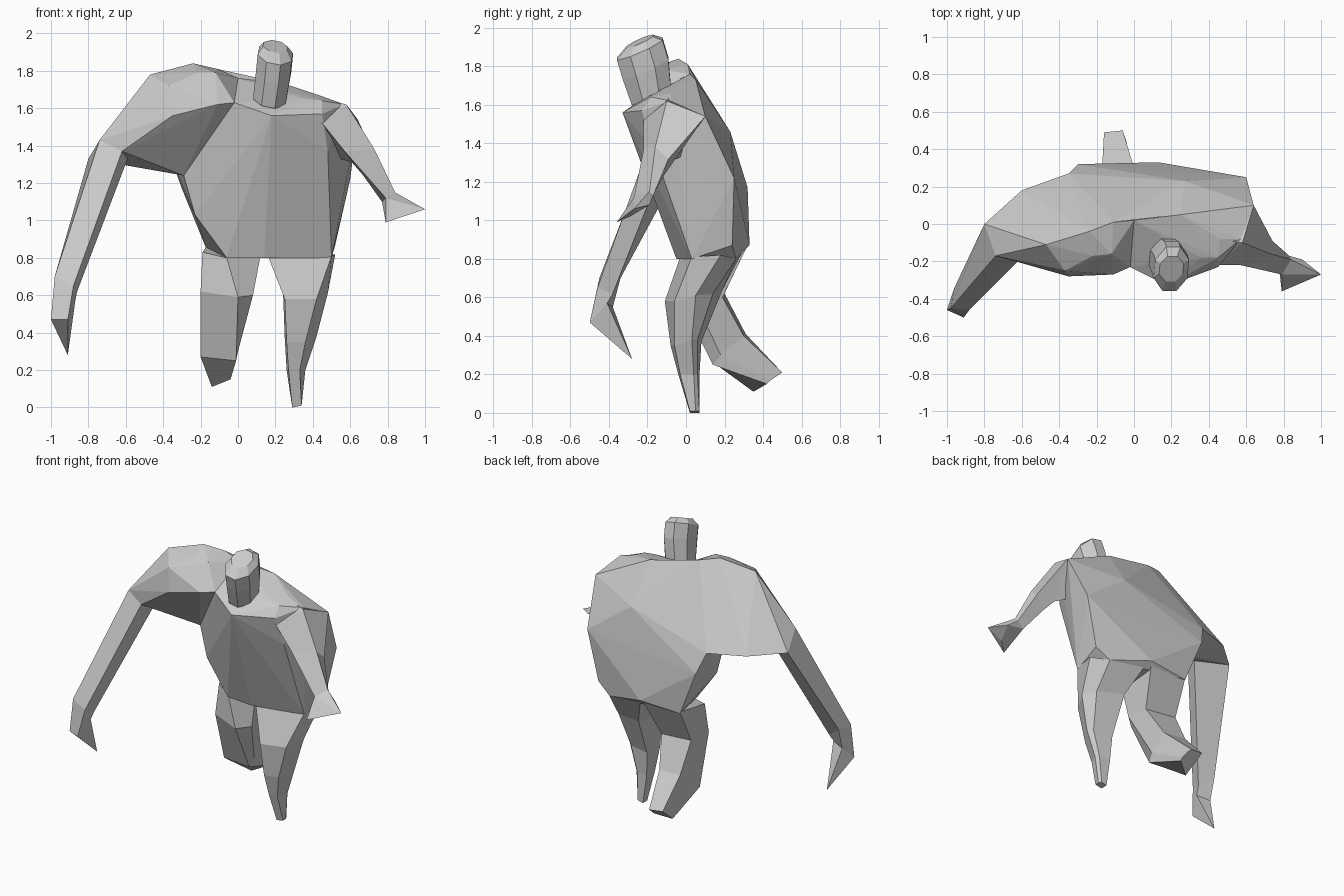
import bpy
import bmesh
from math import cos, sin, tau
from mathutils import Euler, Vector

default_cube = bpy.data.objects.get("Cube")
if default_cube:
    bpy.data.objects.remove(default_cube, do_unlink=True)

# One plain clay colour for the whole figure
CLAY = (.6, .6, .6, 1)
clay = bpy.data.materials.new("clay_grey")
clay.use_nodes = True
clay.diffuse_color = CLAY
for node in clay.node_tree.nodes:
    if node.type == 'BSDF_PRINCIPLED':
        node.inputs["Base Color"].default_value = CLAY
        node.inputs["Roughness"].default_value = .8


def finish(name, bm):
    """Turn a bmesh into a flat shaded object with the clay material."""
    bmesh.ops.recalc_face_normals(bm, faces=bm.faces)
    mesh = bpy.data.meshes.new(name)
    bm.to_mesh(mesh)
    bm.free()
    mesh.materials.append(clay)
    part = bpy.data.objects.new(name, mesh)
    bpy.context.collection.objects.link(part)
    return part


def hull(name, points):
    """Faceted solid wrapped tightly around a set of corner points."""
    bm = bmesh.new()
    for point in points:
        bm.verts.new(point)
    result = bmesh.ops.convex_hull(bm, input=list(bm.verts))
    inside = [g for g in result["geom_interior"] if isinstance(g, bmesh.types.BMVert)]
    bmesh.ops.delete(bm, geom=inside, context='VERTS')
    bmesh.ops.dissolve_limit(bm, angle_limit=.04, verts=bm.verts, edges=bm.edges)
    return finish(name, bm)


def loft(name, rings):
    """Skin a limb through matching rings of corners and cap both ends."""
    bm = bmesh.new()
    loops = [[bm.verts.new(point) for point in ring] for ring in rings]
    for lower, upper in zip(loops, loops[1:]):
        for i in range(len(lower)):
            j = (i + 1) % len(lower)
            bm.faces.new((lower[i], lower[j], upper[j], upper[i]))
    bm.faces.new(loops[0])
    bm.faces.new(loops[-1])
    return finish(name, bm)


def tilted_ring(centre, radius_x, radius_y, sides=8):
    """Flat sided ring, leaning forward and a little sideways."""
    lean = Euler((.42, .2, 0)).to_matrix()
    ring = []
    for i in range(sides):
        angle = tau * (i + .5) / sides
        ring.append(Vector(centre) + lean @ Vector((radius_x * cos(angle), radius_y * sin(angle), 0)))
    return ring


# Corners shared by the torso, the right shoulder and the arms
back_right = (-.35, .27, 1.31)
back_left = (.64, .1, 1.54)
back_ridge = (.27, .23, 1.46)
nape_right = (0, .02, 1.76)
nape_left = (.25, .05, 1.73)
hump = (-.11, .01, 1.81)
hump_front = (-.12, -.16, 1.79)
right_armpit = (-.29, -.01, 1.24)
collar = (-.02, -.23, 1.63)
right_breast = (-.11, -.27, 1.62)

# Torso: broad back, flat chest front and narrow waist
chest = [collar, (.18, -.33, 1.56), (.36, -.23, 1.56),
         (.36, -.18, 1.65), (.45, -.18, 1.64), (.45, -.23, 1.57), (.48, -.17, 1.37)]
shoulder_line = [nape_right, nape_left, (.46, -.08, 1.66), (.57, -.08, 1.62)]
back = [back_left, back_right, back_ridge, (.6, .25, 1.22), (-.3, .32, 1.17)]
waist = [right_armpit, (-.23, -.02, 1.03), (-.06, -.03, .8), (.14, -.05, .8), (.5, .03, .8),
         (.53, .11, 1.14), (.52, .24, .87), (.42, .26, .8), (.13, .33, .87), (-.17, .31, .85)]
hull("torso", chest + shoulder_line + back + waist)

# Fillers joining the heavy shoulder to the chest and the back
hull("right_breast", [right_breast, hump_front, hump, nape_right, collar, right_armpit])
hull("upper_back", [hump, nape_right, nape_left, back_ridge, back_right, right_armpit])

# Heavy right arm: shoulder mass, forearm and pointed hand
right_elbow = [(-.74, -.17, 1.43), (-.62, -.2, 1.37), (-.59, -.1, 1.33), (-.8, 0, 1.33)]
shoulder_mass = [(-.47, -.11, 1.78), (-.24, -.04, 1.84), hump_front, (-.22, -.17, 1.79),
                 (-.37, -.25, 1.72), (-.35, -.28, 1.56), (-.5, -.05, 1.32), (-.6, .18, 1.32)]
hull("right_shoulder", shoulder_mass + right_elbow + [hump, right_breast, back_right, right_armpit])

right_wrist = [(-1, -.46, .47), (-.91, -.5, .47), (-.87, -.41, .57), (-.96, -.38, .55)]
loft("right_forearm", [
    right_elbow,
    [(-.98, -.45, .7), (-.88, -.46, .65), (-.86, -.38, .62), (-.96, -.34, .7)],
    right_wrist,
])
hull("right_hand", right_wrist + [(-.91, -.28, .28)])

# Thin left arm, tapering from the shoulder to a splayed hand
left_wrist = [(.84, -.19, 1.15), (.83, -.17, 1.13), (.77, -.19, 1.1), (.79, -.27, 1.12)]
loft("left_arm", [
    [(.46, -.08, 1.65), (.5, .08, 1.52), (.48, .02, 1.35), (.4, -.2, 1.52)],
    [(.58, -.1, 1.62), back_left, (.61, -.07, 1.31), (.45, -.22, 1.52)],
    [(.73, -.16, 1.38), (.74, -.09, 1.32), (.67, -.11, 1.24), (.57, -.22, 1.37)],
    left_wrist,
])
hull("left_hand", left_wrist + [(1, -.27, 1.06), (.79, -.36, .99), (.87, -.29, 1.02), (.9, -.19, 1.08)])

# Left leg, standing and tapering to a blunt stump
loft("left_leg", [
    [(.16, -.03, .81), (.5, .03, .81), (.52, .18, .82), (.42, .26, .8), (.14, .31, .87)],
    [(.25, -.11, .58), (.42, -.06, .58), (.48, .05, .61), (.43, .14, .62), (.24, .19, .64)],
    [(.26, -.08, .35), (.36, -.06, .35), (.42, .03, .38), (.39, .06, .38), (.25, .08, .37)],
    [(.27, -.04, .2), (.33, -.03, .2), (.36, .04, .2), (.34, .06, .2), (.26, .07, .2)],
    [(.29, .02, 0), (.34, .02, .01), (.34, .05, .01), (.33, .07, .01), (.29, .07, 0)],
])

# Right leg, bent at the knee with the shin swung back
loft("right_leg", [
    [(-.19, .06, .83), (-.06, -.02, .8), (.12, .02, .81), (.12, .32, .87), (-.17, .31, .86)],
    [(-.2, .03, .62), (0, -.03, .59), (.08, .04, .6), (.06, .19, .6), (-.18, .2, .62)],
    [(-.2, .13, .27), (-.01, .14, .25), (0, .18, .3), (0, .3, .4), (-.17, .31, .41)],
    [(-.14, .35, .11), (-.04, .42, .15), (-.04, .44, .17), (-.06, .5, .21), (-.16, .49, .22)],
])

# Head with a thick neck and a bevelled crown
loft("head", [
    tilted_ring((.17, -.18, 1.65), .095, .12),
    tilted_ring((.19, -.21, 1.79), .1, .14),
    tilted_ring((.2, -.24, 1.89), .1, .14),
    tilted_ring((.2, -.24, 1.93), .07, .08),
])
